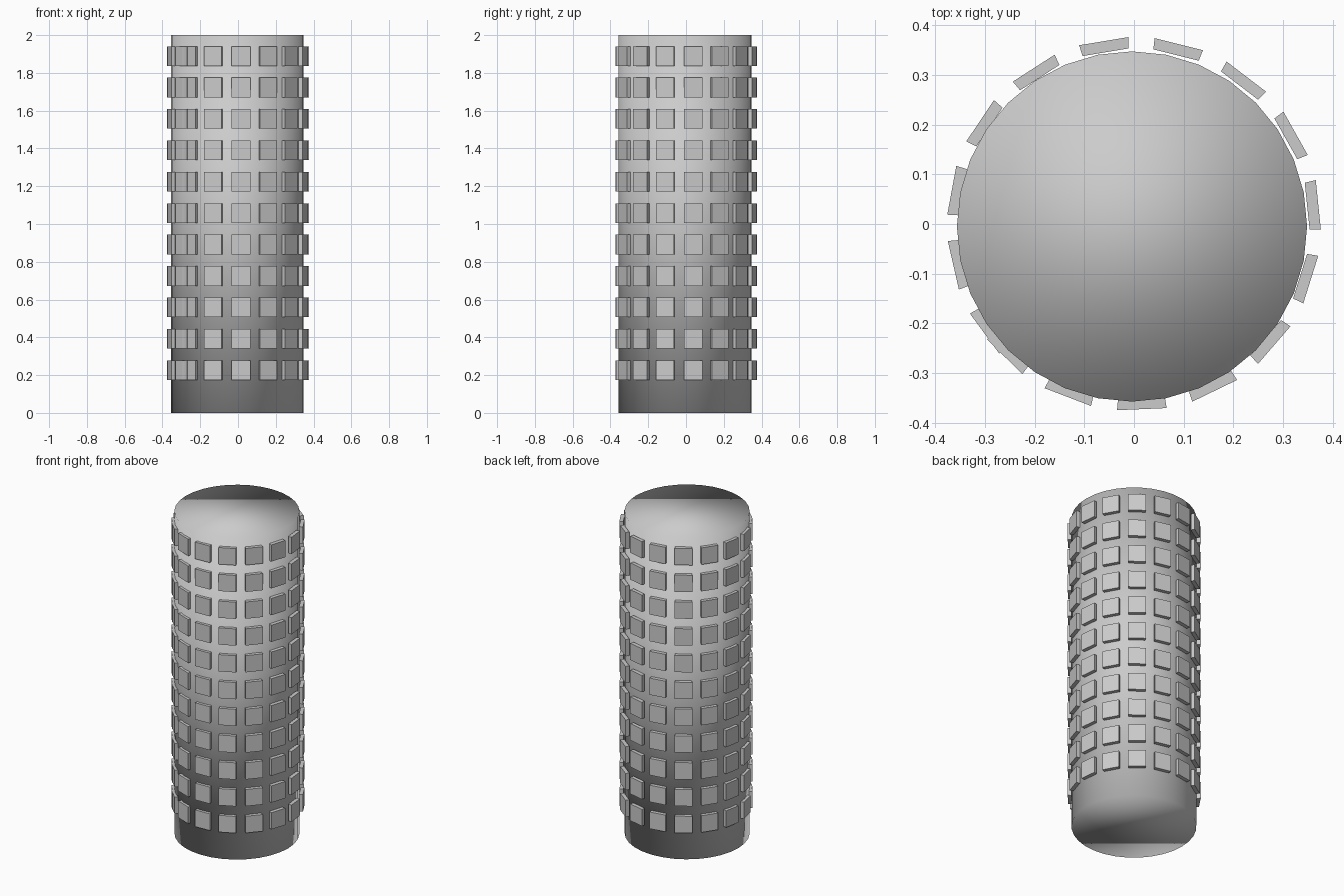
import bpy, bmesh
from math import cos, sin, radians

if "Cube" in bpy.data.objects:
    bpy.data.objects.remove(bpy.data.objects["Cube"])

# Smooth-shaded 32-sided core, slightly off the tile ring's centre
bpy.ops.mesh.primitive_cylinder_add(vertices=32, radius=0.352, depth=2.0,
                                    location=(-0.004, -0.005, 1.0))
core = bpy.context.object
core.name = "core"
bpy.ops.object.shade_smooth()

# Grid of flat tiles wrapped around the core; the wrap overlaps at its seam
ROWS, COLUMNS = 11, 16
ROW_STEP, ANGLE_STEP, START = 0.1663, 23.37, 225.7
INNER, OUTER = (0.350, 0.0470), (0.3725, 0.0500)   # radius, half width
HALF_HEIGHT = 0.052


def add_tile(bm, angle, z):
    c, s = cos(angle), sin(angle)
    tile = bmesh.ops.create_cube(bm, size=2.0)
    for v in tile["verts"]:
        r, w = OUTER if v.co.x > 0 else INNER
        t = w if v.co.y > 0 else -w
        h = HALF_HEIGHT if v.co.z > 0 else -HALF_HEIGHT
        v.co = (r * c - t * s, r * s + t * c, z + h)


bm = bmesh.new()
for row in range(ROWS):
    for col in range(COLUMNS):
        add_tile(bm, radians(START + col * ANGLE_STEP), 0.226 + row * ROW_STEP)
mesh = bpy.data.meshes.new("tiles")
bm.to_mesh(mesh)
bm.free()
bpy.context.collection.objects.link(bpy.data.objects.new("tiles", mesh))
